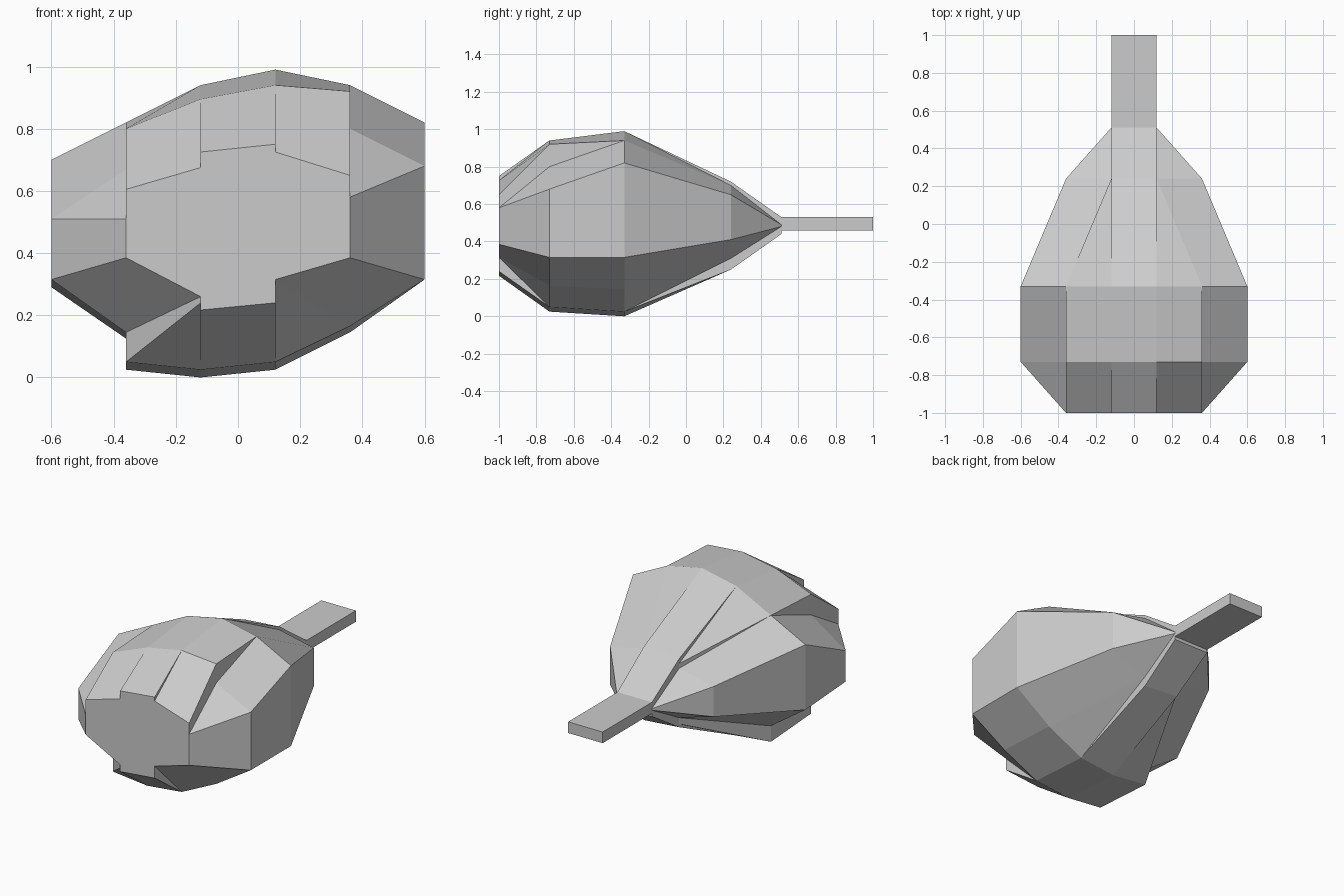
import bpy, bmesh

if "Cube" in bpy.data.objects:
    bpy.data.objects.remove(bpy.data.objects["Cube"])

Y = [-1.0, -0.73, -0.33, 0.24, 0.51]

# plan x of the seams between the five lengthwise panels (left half mirrored)
outer = [0.36, 0.60, 0.60, 0.36, 0.12]
middle_top = [0.36, 0.36, 0.36, 0.12, 0.12]
middle_low = [0.12, 0.36, 0.36, 0.12, 0.12]
inner = [0.12] * 5


def seams(mid):
    right = [inner, mid, outer]
    return [[-x for x in s] for s in reversed(right)] + right


# heights of each panel's left and right edge at every Y station
TOP = [
    ([.51, .51, .70, .59, .49], [.51, .67, .82, .64, .49]),
    ([.605, .80, .82, .67, .50], [.675, .895, .94, .67, .50]),
    ([.725, .895, .94, .70, .53], [.75, .94, .99, .72, .53]),
    ([.725, .94, .99, .70, .50], [.65, .92, .94, .70, .50]),
    ([.58, .80, .94, .70, .49], [.58, .68, .82, .65, .49]),
]
LOW = [
    ([.385, .315, .29, .40, .48], [.26, .145, .125, .33, .48]),
    ([.24, .05, .025, .29, .46], [.24, .025, .0, .29, .46]),
    ([.217, .025, .0, .27, .44], [.24, .05, .025, .25, .44]),
    ([.315, .05, .025, .31, .48], [.315, .165, .145, .31, .48]),
    ([.315, .165, .145, .31, .48], [.385, .315, .315, .41, .48]),
]

bm = bmesh.new()
cache = {}


def vert(p):
    key = tuple(round(c, 4) for c in p)
    if key not in cache:
        cache[key] = bm.verts.new(key)
    return cache[key]


def face(points):
    vs = []
    for p in points:
        v = vert(p)
        if v not in vs:
            vs.append(v)
    if len(vs) > 2 and not bm.faces.get(vs):
        bm.faces.new(vs)


def rails(heights, plan):
    out = []
    for i, pair in enumerate(heights):
        for side, zs in enumerate(pair):
            out.append([(x, y, z) for x, y, z in zip(plan[i + side], Y, zs)])
    return out


def bridge(a, b):
    for i in range(len(Y) - 1):
        face([a[i], a[i + 1], b[i + 1], b[i]])


# panels and the step walls between them, above and below
top = rails(TOP, seams(middle_top))
low = rails(LOW, seams(middle_low))
for group in (top, low):
    for a, b in zip(group, group[1:]):
        bridge(a, b)

# outer side walls
bridge(top[0], low[0])
bridge(top[-1], low[-1])

# flat front and back ends
for end in (0, -1):
    face([r[end] for r in top] + [r[end] for r in reversed(low)])

bmesh.ops.recalc_face_normals(bm, faces=bm.faces)
mesh = bpy.data.meshes.new("body")
bm.to_mesh(mesh)
bm.free()
bpy.context.collection.objects.link(bpy.data.objects.new("body", mesh))

# flat handle
bpy.ops.mesh.primitive_cube_add(size=1, location=(0, 0.75, 0.495))
handle = bpy.context.object
handle.name = "handle"
handle.scale = (0.24, 0.50, 0.07)
